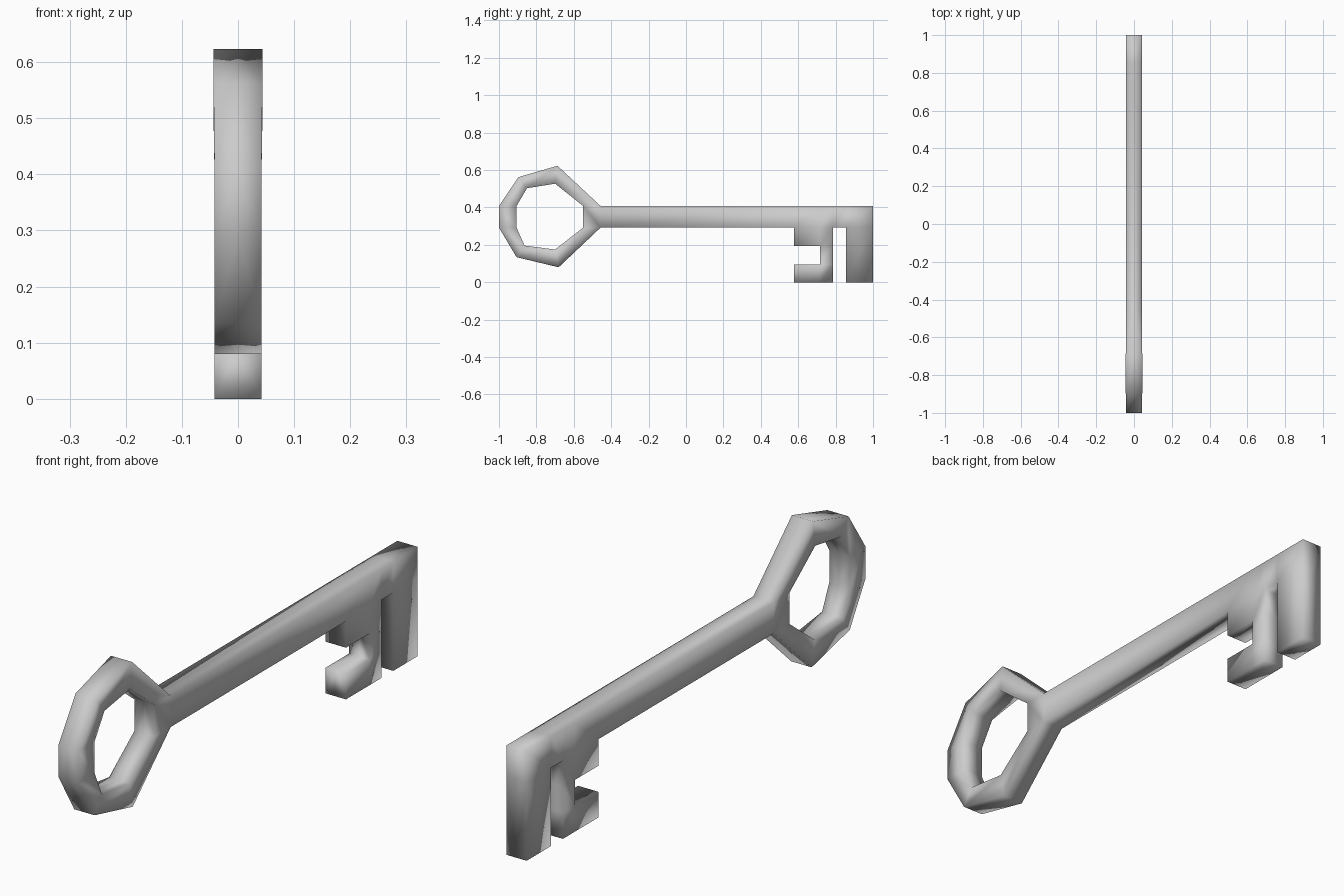
import bpy, bmesh

if "Cube" in bpy.data.objects:
    bpy.data.objects.remove(bpy.data.objects["Cube"])

HALF = 0.042            # half thickness of the key
TOP, LOW = 0.408, 0.292  # shaft top and bottom

# Bow (handle ring): matching outer and inner outlines as (y, z)
outer = [(-0.457, TOP), (-0.687, 0.623), (-0.896, 0.562), (-1.0, TOP),
         (-1.0, LOW), (-0.906, 0.134), (-0.681, 0.08), (-0.457, LOW)]
inner = [(-0.55, TOP), (-0.70, 0.527), (-0.85, 0.503), (-0.906, TOP),
         (-0.906, LOW), (-0.863, 0.196), (-0.70, 0.175), (-0.55, LOW)]

# Grid lines of the shaft and bit
ys = [-0.457, 0.577, 0.716, 0.786, 0.856, 1.0]
zs = [0.0, 0.096, 0.193, LOW, TOP]

bm = bmesh.new()


def quad(*pts):
    bm.faces.new([bm.verts.new((0, y, z)) for y, z in pts])


def cell(c, r0, r1):
    quad((ys[c], zs[r0]), (ys[c + 1], zs[r0]), (ys[c + 1], zs[r1]), (ys[c], zs[r1]))


# Bow ring
for i in range(8):
    j = (i + 1) % 8
    quad(outer[i], outer[j], inner[j], inner[i])

# Shaft
for c in range(5):
    cell(c, 3, 4)

# Hooked tooth and plain end tooth
for c, r in [(1, 2), (2, 2), (2, 1), (1, 0), (2, 0)]:
    cell(c, r, r + 1)
cell(4, 0, 3)

bmesh.ops.remove_doubles(bm, verts=bm.verts, dist=0.001)
bmesh.ops.recalc_face_normals(bm, faces=bm.faces)

# Raise one half out of the middle plane, leaving the middle open
flat = bm.faces[:]
res = bmesh.ops.extrude_face_region(bm, geom=flat)
for v in [g for g in res["geom"] if isinstance(g, bmesh.types.BMVert)]:
    v.co.x = HALF * (1.04 if v.co.z > 0.45 else 1.0)
bm.faces.ensure_lookup_table()
middle = [f for f in bm.faces if all(abs(v.co.x) < 1e-6 for v in f.verts)]
if middle:
    bmesh.ops.delete(bm, geom=middle, context="FACES")
bmesh.ops.recalc_face_normals(bm, faces=bm.faces)

# Make the side faces point outwards
side = max(bm.faces, key=lambda f: f.calc_center_median().x)
if side.normal.x < 0:
    bmesh.ops.reverse_faces(bm, faces=bm.faces)
for f in bm.faces:
    f.smooth = True

mesh = bpy.data.meshes.new("key")
bm.to_mesh(mesh)
bm.free()
key = bpy.data.objects.new("key", mesh)
bpy.context.collection.objects.link(key)

# Mirror the half across the middle plane
mirror = key.modifiers.new("Mirror", "MIRROR")
mirror.use_axis[0] = True
mirror.use_clip = True
